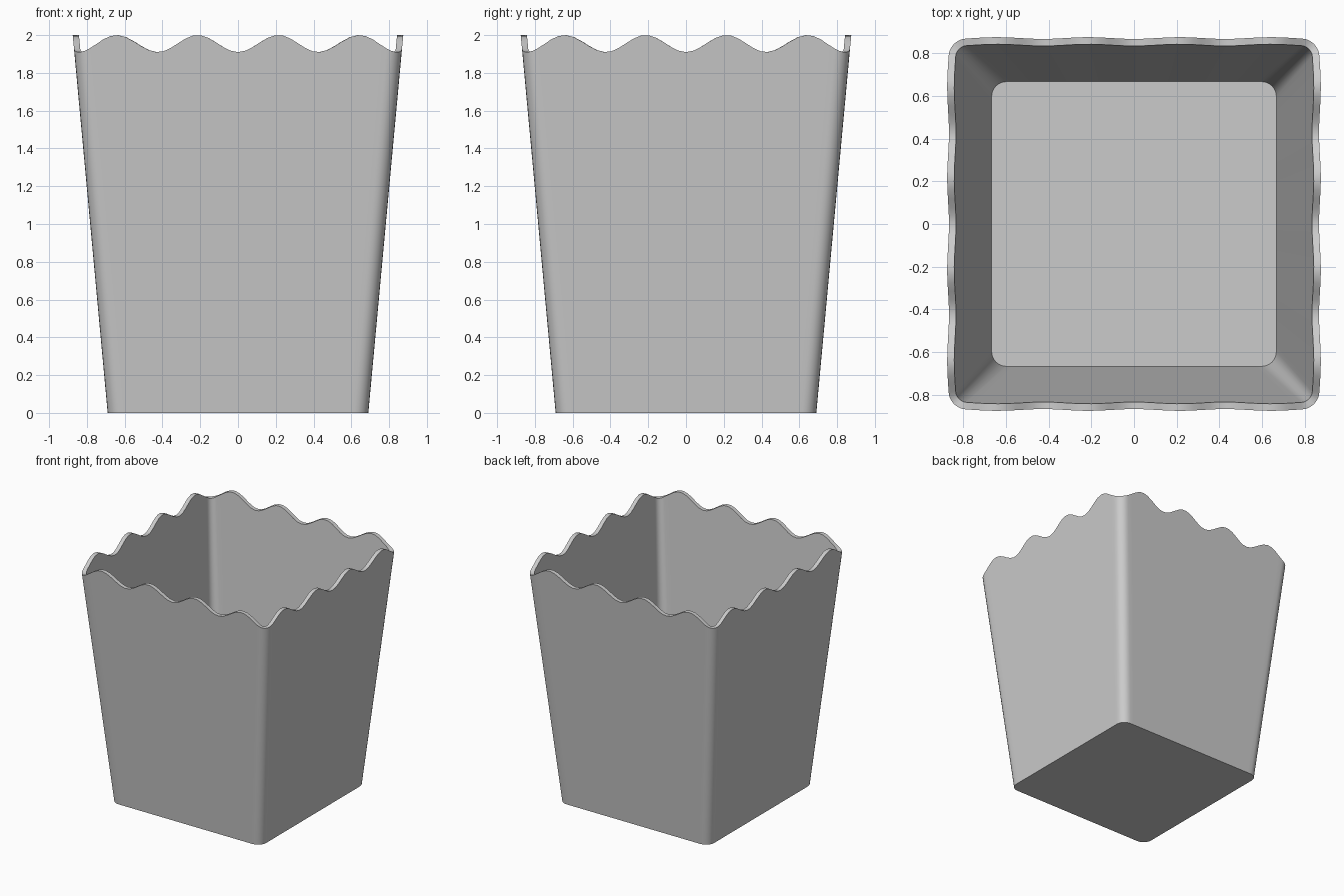
import bpy, bmesh, math

cube = bpy.data.objects.get("Cube")
if cube:
    bpy.data.objects.remove(cube, do_unlink=True)

HEIGHT, DIP = 2.0, 0.09
FLOOR = 0.04
WAVES, SIDE_STEPS, ARC_STEPS = 4, 40, 6


def half_width(z):
    """Outer half width of the tapered wall at height z."""
    return 0.69 + 0.0925 * z


def rounded_square(bm, height, width, radius):
    """Ring of vertices; height and width are functions, troughs sit on the corners."""
    arc = 0.08 * math.pi / 2
    flat = 2 * (half_width(HEIGHT) - 0.08)
    ring = []
    for side in range(4):
        for i in range(SIDE_STEPS + ARC_STEPS):
            if i <= SIDE_STEPS:
                u, angle = i / SIDE_STEPS, 0
                along = u * flat
            else:
                u, angle = 1, (i - SIDE_STEPS) / ARC_STEPS * math.pi / 2
                along = flat + angle * 0.08
            # Scalloped height follows the distance around the rim
            phase = WAVES * 2 * math.pi * (along + arc / 2) / (flat + arc)
            z = height(phase)
            h = width(z)
            x = (2 * u - 1) * (h - radius) + radius * math.sin(angle)
            y = -(h - radius) - radius * math.cos(angle)
            for _ in range(side):
                x, y = -y, x
            ring.append(bm.verts.new((x, y, z)))
    return ring


def bridge(bm, a, b):
    n = len(a)
    for i in range(n):
        j = (i + 1) % n
        bm.faces.new((a[i], a[j], b[j], b[i]))


def scallop(phase):
    return HEIGHT - DIP / 2 * (1 + math.cos(phase))


# Outer wall, wavy rim, inner wall and floor
bm = bmesh.new()
rings = [
    rounded_square(bm, lambda p: 0.0, half_width, 0.075),
    rounded_square(bm, scallop, half_width, 0.08),
    rounded_square(bm, scallop, lambda z: half_width(z) - 0.033, 0.05),
    rounded_square(bm, lambda p: FLOOR, lambda z: 0.667, 0.07),
]
for lower, upper in zip(rings, rings[1:]):
    bridge(bm, lower, upper)
bm.faces.new(list(reversed(rings[0])))
bm.faces.new(rings[-1])
bmesh.ops.recalc_face_normals(bm, faces=bm.faces)

mesh = bpy.data.meshes.new("scalloped_box")
bm.to_mesh(mesh)
bm.free()
box = bpy.data.objects.new("scalloped_box", mesh)
bpy.context.collection.objects.link(box)

# Plain light grey
grey = bpy.data.materials.new("light_grey")
grey.use_nodes = True
colour = (0.6, 0.6, 0.6, 1)
grey.diffuse_color = colour
grey.node_tree.nodes["Principled BSDF"].inputs["Base Color"].default_value = colour
mesh.materials.append(grey)

# Smooth corners, crisp rim and floor edges
bpy.ops.object.select_all(action="DESELECT")
box.select_set(True)
bpy.context.view_layer.objects.active = box
bpy.ops.object.shade_smooth_by_angle(angle=math.radians(35))
